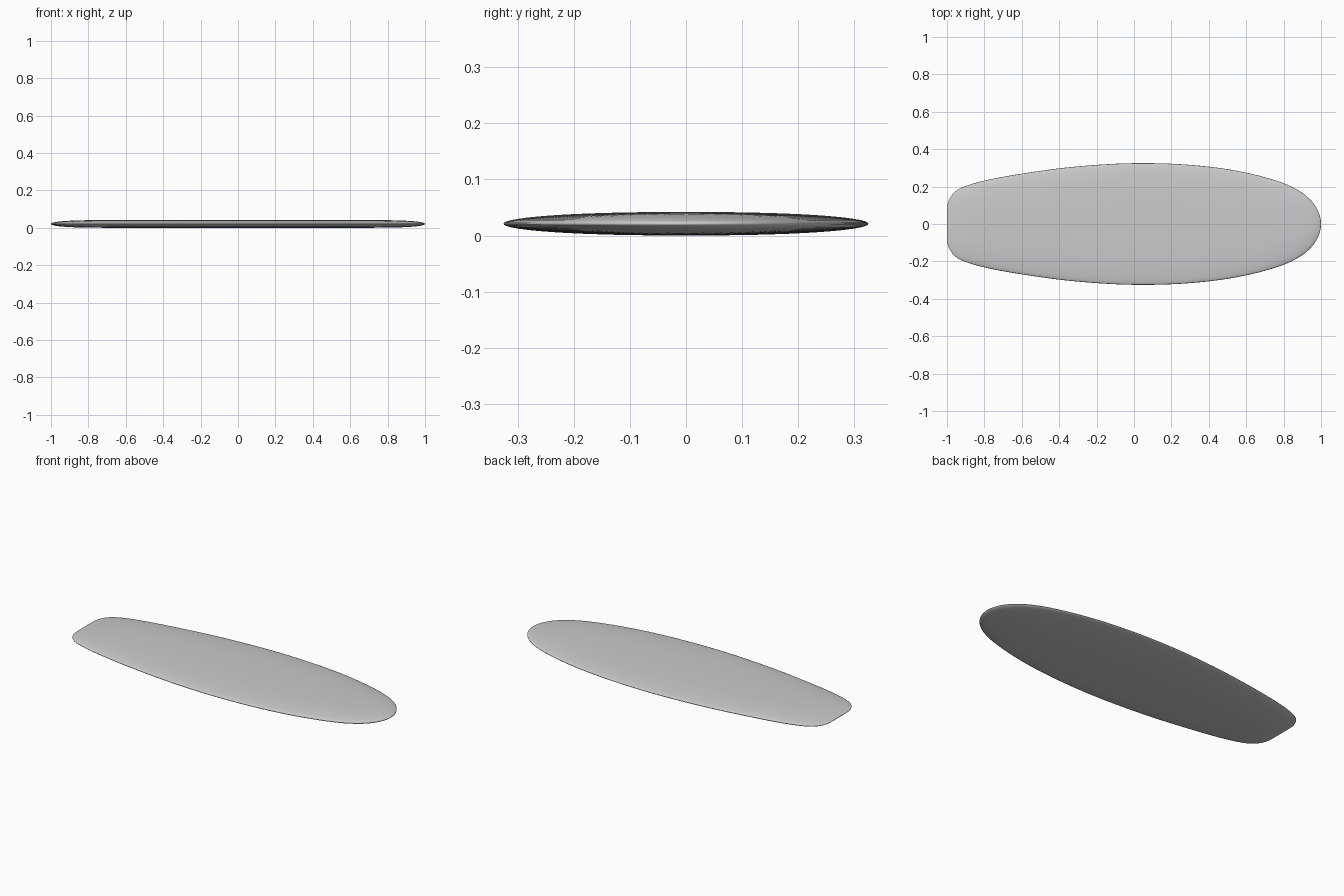
import bpy, bmesh
from math import acos, cos, sin, pi

if "Cube" in bpy.data.objects:
    bpy.data.objects.remove(bpy.data.objects["Cube"])

# Plan outline: (x, half width), tail to nose
OUTLINE = [(-1, 0.08), (-0.985, 0.137), (-0.95, 0.178), (-0.9, 0.203), (-0.8, 0.232),
           (-0.6, 0.269), (-0.35, 0.303), (-0.1, 0.322), (0.1, 0.325), (0.3, 0.316),
           (0.5, 0.293), (0.7, 0.25), (0.85, 0.196), (0.95, 0.122), (1, 0.0)]
KNOTS = [(acos(-x), w) for x, w in OUTLINE]
MID, HALF = 0.0215, 0.021     # rim height, half thickness
RINGS, SIDES = 96, 64


def slope(i):
    a, b = KNOTS[max(i - 1, 0)], KNOTS[min(i + 1, len(KNOTS) - 1)]
    return (b[1] - a[1]) / (b[0] - a[0])


def half_width(t):
    # smooth interpolation through the outline points
    i = 0
    while i < len(KNOTS) - 2 and t > KNOTS[i + 1][0]:
        i += 1
    (t0, w0), (t1, w1) = KNOTS[i], KNOTS[i + 1]
    d = t1 - t0
    s = (t - t0) / d
    return (w0 * (1 + 2 * s) * (1 - s) ** 2 + slope(i) * d * s * (1 - s) ** 2
            + w1 * s * s * (3 - 2 * s) + slope(i + 1) * d * s * s * (s - 1))


# Board: lens-shaped cross-sections lofted from tail to nose
bm = bmesh.new()
rings = []
for k in range(RINGS + 1):
    t = pi * k / RINGS
    x, w = -cos(t), max(half_width(t), 0)
    h = HALF * max(1 - abs(x) ** 10, 0) ** 0.5
    ring = []
    for j in range(SIDES):
        a = 2 * pi * j / SIDES
        u = cos(a)
        z = h * max(1 - abs(u) ** 2.25, 0) ** 0.5
        ring.append(bm.verts.new((x, w * u, MID + (z if sin(a) >= 0 else -z))))
    rings.append(ring)
for r0, r1 in zip(rings, rings[1:]):
    for j in range(SIDES):
        n = (j + 1) % SIDES
        bm.faces.new((r0[j], r0[n], r1[n], r1[j]))
bmesh.ops.remove_doubles(bm, verts=bm.verts, dist=1e-5)
# drop the board so it rests on the ground
low = min(v.co.z for v in bm.verts)
for v in bm.verts:
    v.co.z -= low
bmesh.ops.recalc_face_normals(bm, faces=bm.faces)
for f in bm.faces:
    f.smooth = True
mesh = bpy.data.meshes.new("board")
bm.to_mesh(mesh)
bm.free()
board = bpy.data.objects.new("board", mesh)
bpy.context.collection.objects.link(board)
